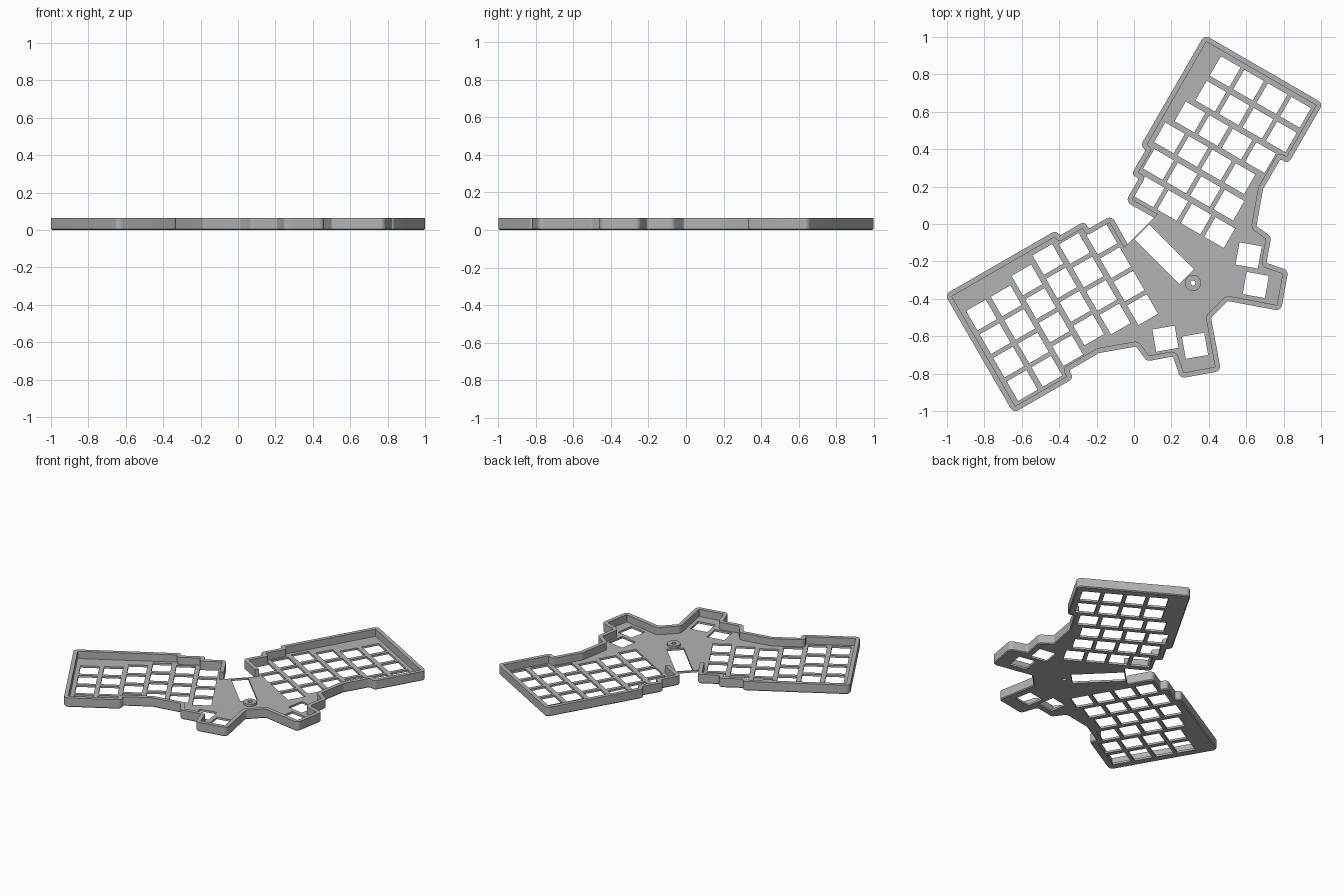
import bpy, bmesh, math
from mathutils import Vector

if "Cube" in bpy.data.objects:
    bpy.data.objects.remove(bpy.data.objects["Cube"])

HEIGHT, FLOOR, WALL, CHAMFER = 0.065, 0.014, 0.027, 0.006

grey = bpy.data.materials.new("light grey")
grey.diffuse_color = (0.45, 0.45, 0.45, 1)
grey.use_nodes = True
grey.node_tree.nodes["Principled BSDF"].inputs["Base Color"].default_value = grey.diffuse_color


def flip(p):
    """Mirror across the diagonal symmetry line of the case."""
    return Vector((-p[1], -p[0]))


# Left half of the outline, from the gap at the top round to the thumb cluster
half = [Vector(p) for p in [
    (-0.034, -0.107), (-0.12, 0.045), (-0.243, -0.026), (-0.265, 0.014),
    (-0.396, -0.062), (-0.42, -0.036), (-1.011, -0.377), (-0.645, -1.011),
    (-0.323, -0.825), (-0.347, -0.783), (-0.187, -0.69), (0.011, -0.655),
    (0.069, -0.734), (0.208, -0.708), (0.248, -0.825), (0.465, -0.786),
    (0.412, -0.502)]]
corners = half + [flip(p) for p in reversed(half)]
N = len(corners)


def cross(a, b):
    return a.x * b.y - a.y * b.x


def inset(d):
    """Inset every edge but the gap edge by d, then round the corners."""
    sharp = []
    for i, p in enumerate(corners):
        a = (p - corners[i - 1]).normalized()
        b = (corners[(i + 1) % N] - p).normalized()
        da, db = (0 if i == 0 else d), (0 if i == N - 1 else d)
        pa = p + Vector((-a.y, a.x)) * da
        pb = p + Vector((-b.y, b.x)) * db
        sharp.append(pa + a * (cross(pb - pa, b) / cross(a, b)))
    out = []
    for i, p in enumerate(sharp):
        if i in (0, N - 1):
            out.append(p)
            continue
        e1, e2 = sharp[i - 1] - p, sharp[i + 1] - p
        turn = math.pi - e1.angle(e2)
        convex = cross(-e1, e2) > 0
        r = max(0.03 - d, 0.004) if convex else 0.012 + d
        t = min(r * math.tan(turn / 2), 0.48 * min(e1.length, e2.length))
        s, e, w = p + e1.normalized() * t, p + e2.normalized() * t, math.cos(turn / 2)
        for k in range(7):                      # exact circular arc
            u = k / 6
            c0, c1, c2 = (1 - u) ** 2, 2 * u * (1 - u) * w, u * u
            out.append((s * c0 + p * c1 + e * c2) / (c0 + c1 + c2))
    return out


def square(cx, cy, size, angle):
    c, s, h = math.cos(angle), math.sin(angle), size / 2
    return [Vector((cx + x * c - y * s, cy + x * s + y * c))
            for x, y in ((-h, -h), (h, -h), (h, h), (-h, h))]


def circle(cx, cy, r, n=32):
    return [Vector((cx + r * math.cos(2 * math.pi * k / n),
                    cy + r * math.sin(2 * math.pi * k / n))) for k in range(n)]


def flat_part(name, loops, z0, z1):
    """Extruded flat shape: first loop is the outside, the others are holes."""
    cu = bpy.data.curves.new(name + "_outline", 'CURVE')
    cu.dimensions, cu.fill_mode = '2D', 'BOTH'
    cu.extrude = (z1 - z0) / 2
    for loop in loops:
        sp = cu.splines.new('POLY')
        sp.points.add(len(loop) - 1)
        for pt, p in zip(sp.points, loop):
            pt.co = (p.x, p.y, 0, 1)
        sp.use_cyclic_u = True
    tmp = bpy.data.objects.new(name + "_outline", cu)
    bpy.context.collection.objects.link(tmp)
    bpy.context.view_layer.update()
    me = bpy.data.meshes.new_from_object(tmp)
    bpy.data.objects.remove(tmp)
    bm = bmesh.new()
    bm.from_mesh(me)
    bmesh.ops.translate(bm, verts=bm.verts, vec=(0, 0, (z0 + z1) / 2))
    return finish(name, bm)


def finish(name, bm):
    bmesh.ops.remove_doubles(bm, verts=bm.verts, dist=1e-5)
    bmesh.ops.recalc_face_normals(bm, faces=bm.faces)
    me = bpy.data.meshes.new(name)
    bm.to_mesh(me)
    bm.free()
    me.materials.clear()
    me.materials.append(grey)
    ob = bpy.data.objects.new(name, me)
    bpy.context.collection.objects.link(ob)
    bpy.ops.object.select_all(action='DESELECT')
    ob.select_set(True)
    bpy.context.view_layer.objects.active = ob
    bpy.ops.object.shade_smooth_by_angle(angle=math.radians(30))
    return ob


# Key openings: six staggered columns of four, plus two thumb keys
tilt = math.radians(30)
U = Vector((math.cos(tilt), math.sin(tilt)))
V = Vector((-U.y, U.x))
holes = []
for col, stagger in enumerate((0, 0, 0.041, 0.08, 0.06, 0.03)):
    for row in range(4):
        c = Vector((-0.815, -0.487)) + U * 0.152 * col + V * (stagger - 0.145 * row)
        holes.append(square(c.x, c.y, 0.121, tilt))
for cx, cy in ((0.168, -0.613), (0.326, -0.651)):
    holes.append(square(cx, cy, 0.121, math.radians(10)))
holes += [[flip(p) for p in h] for h in holes]

# Controller slot and screw hole on the symmetry line
slot = [Vector((0.0025, -0.0805)), Vector((0.242, -0.32))]
holes.append([slot[0], slot[1], flip(slot[1]), flip(slot[0])])
hub = (0.315, -0.315)
holes.append(circle(*hub, 0.014))

flat_part("key_plate", [inset(CHAMFER)] + holes, 0, FLOOR)
flat_part("screw_post", [circle(*hub, 0.043), circle(*hub, 0.014)], 0.001, 0.03)

# Rim wall: chamfered profile swept round the outline, open at the gap
profile = [(CHAMFER, 0), (0, CHAMFER), (0, HEIGHT), (WALL, HEIGHT), (WALL, FLOOR - 0.004)]
bm = bmesh.new()
rings = [[bm.verts.new((p.x, p.y, z)) for p in inset(d)] for d, z in profile]
for r1, r2 in zip(rings, rings[1:]):
    for k in range(len(r1) - 1):
        bm.faces.new((r1[k], r1[k + 1], r2[k + 1], r2[k]))
for end in (0, -1):
    bm.faces.new([r[end] for r in rings])
finish("rim_wall", bm)
